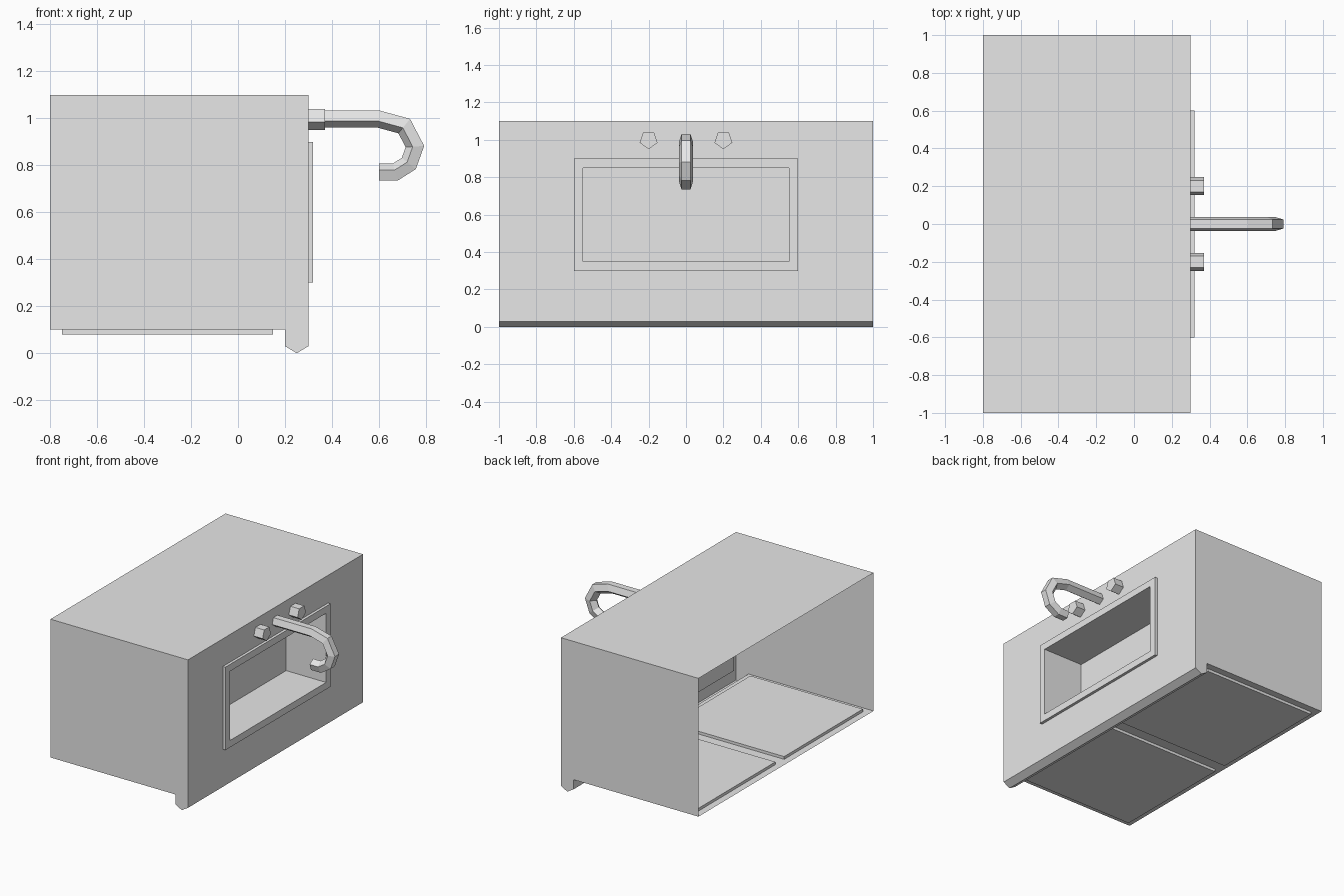
import bpy, bmesh, math
from mathutils import Vector

if "Cube" in bpy.data.objects:
    bpy.data.objects.remove(bpy.data.objects["Cube"], do_unlink=True)

grey = bpy.data.materials.new("plain_grey")
grey.use_nodes = True
grey.diffuse_color = (0.8, 0.8, 0.8, 1)
grey.node_tree.nodes["Principled BSDF"].inputs["Base Color"].default_value = grey.diffuse_color


def finish(bm, name):
    bmesh.ops.recalc_face_normals(bm, faces=bm.faces)
    mesh = bpy.data.meshes.new(name)
    bm.to_mesh(mesh)
    bm.free()
    mesh.materials.append(grey)
    obj = bpy.data.objects.new(name, mesh)
    bpy.context.collection.objects.link(obj)
    return obj


def loft(name, rings, closed=True, cap_start=True, cap_end=True):
    """Join successive rings of points with quads."""
    bm = bmesh.new()
    loops = [[bm.verts.new(p) for p in ring] for ring in rings]
    n = len(loops[0])
    for a, b in zip(loops, loops[1:]):
        for i in range(n if closed else n - 1):
            j = (i + 1) % n
            bm.faces.new((a[i], a[j], b[j], b[i]))
    if cap_start:
        bm.faces.new(loops[0])
    if cap_end:
        bm.faces.new(loops[-1])
    return finish(bm, name)


def rectangle(x, y, low, high):
    return [(x, -y, low), (x, y, low), (x, y, high), (x, -y, high)]


def pentagon(centre, outward, radius, stretch=1):
    """Five-sided section with its flat side facing outward."""
    side = Vector((0, 1, 0))
    angles = [math.radians(36 + 72 * i) for i in range(5)]
    return [centre + outward * radius * stretch * math.cos(a) + side * radius * math.sin(a)
            for a in angles]


# Cabinet body: open at the back, with a pointed lip along the counter edge
profile = [(0.3, 1.1), (-0.8, 1.1), (-0.8, 0.1), (0.2, 0.1), (0.2, 0.03), (0.25, 0), (0.3, 0.03)]
bm = bmesh.new()
ends = [[bm.verts.new((x, y, z)) for x, z in profile] for y in (-1, 1)]
for i in range(len(profile) - 1):
    if i != 1:
        bm.faces.new((ends[0][i], ends[0][i + 1], ends[1][i + 1], ends[1][i]))
for end in ends:
    bm.faces.new(end)
finish(bm, "cabinet_body")

# Countertop, raised rim and basin in one sheet
loft("countertop_and_basin", [
    rectangle(0.3, 1, 0.03, 1.1),
    rectangle(0.3, 0.6, 0.3, 0.9),
    rectangle(0.32, 0.6, 0.3, 0.9),
    rectangle(0.32, 0.55, 0.35, 0.85),
    rectangle(0, 0.55, 0.35, 0.85),
], cap_start=False)

# Pair of doors and pair of taps
for label, s in (("left", -1), ("right", 1)):
    bm = bmesh.new()
    bmesh.ops.create_cube(bm, size=1)
    bmesh.ops.scale(bm, vec=(0.9, 0.9, 0.04), verts=bm.verts)
    bmesh.ops.translate(bm, vec=(-0.3, s * 0.5, 0.1), verts=bm.verts)
    finish(bm, label + "_door")
    loft(label + "_tap", [pentagon(Vector((x, s * 0.2, 1)), Vector((0, 0, 1)), 0.05)
                          for x in (0.3, 0.37)])

# Faucet: five-sided tube swept along a hooked path
path = [Vector((x, 0, z)) for x, z in (
    (0.3, 1), (0.6, 1), (0.71, 0.97), (0.757, 0.88), (0.73, 0.805), (0.67, 0.767), (0.6, 0.767))]
rings = []
for i, p in enumerate(path):
    before = (p - path[i - 1]).normalized() if i else None
    after = (path[i + 1] - p).normalized() if i < len(path) - 1 else None
    before, after = before or after, after or before
    along = (before + after).normalized()
    outward = Vector((-along.z, 0, along.x))
    rings.append(pentagon(p, outward, 0.04, 1 / along.dot(after)))
loft("faucet", rings)
